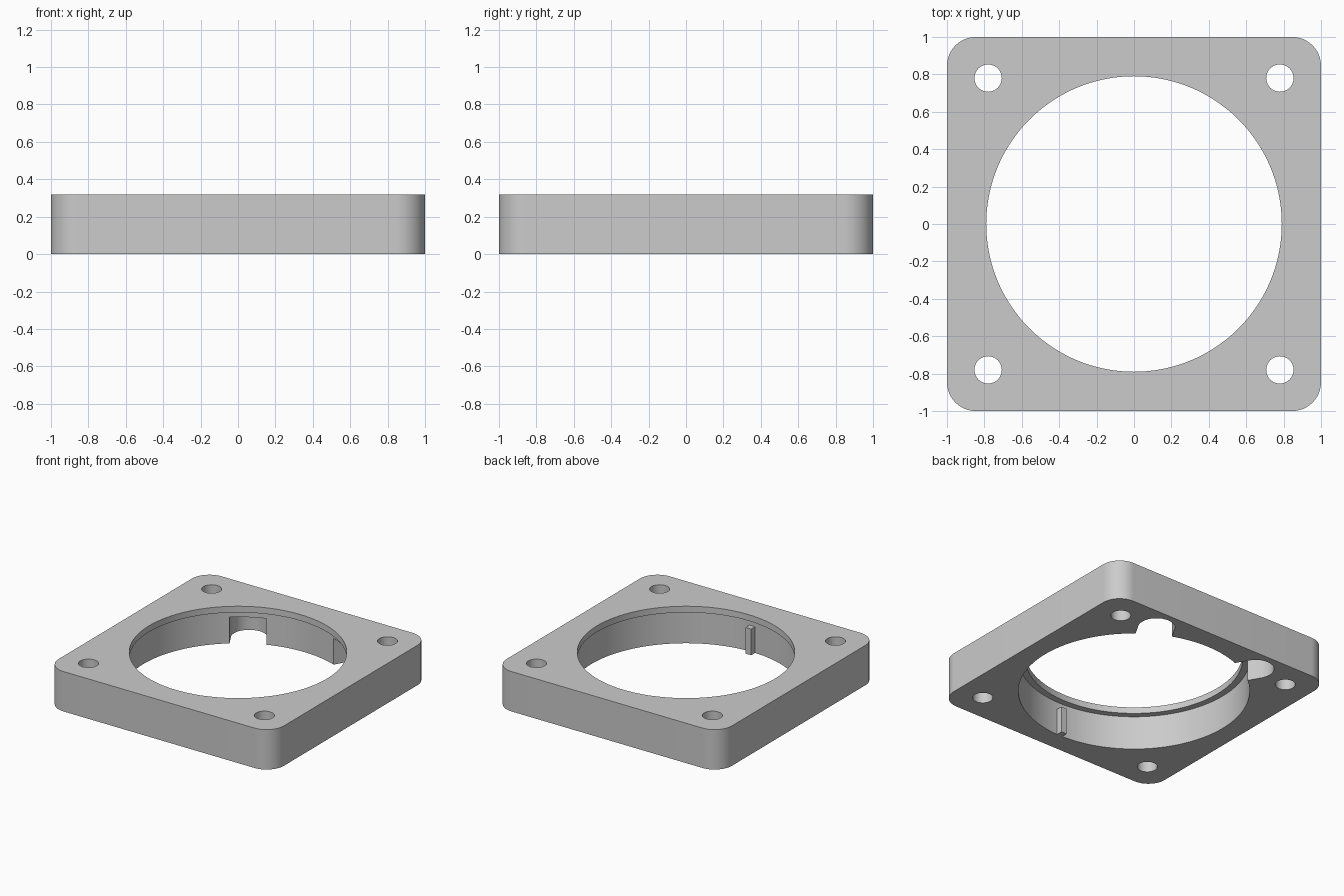
import bpy
import bmesh
from math import cos, sin, pi, radians
from mathutils import Matrix

if "Cube" in bpy.data.objects:
    bpy.data.objects.remove(bpy.data.objects["Cube"], do_unlink=True)

HEIGHT = 0.32
LIP_BASE = 0.27      # underside of the thin lip around the opening
STEP = 0.21          # top of the slots and of the key
OPENING, BORE = 0.79, 0.84
HOLE_AT, HOLE_R = 0.78, 0.073
CORNER = 0.155

grey = bpy.data.materials.new("plain_grey")
grey.use_nodes = True
colour = (0.6, 0.6, 0.6, 1)
grey.diffuse_color = colour
grey.node_tree.nodes["Principled BSDF"].inputs["Base Color"].default_value = colour


def arc(cx, cy, r, start, end, steps):
    """Points along an arc, angles in radians."""
    angles = [start + (end - start) * i / steps for i in range(steps + 1)]
    return [(cx + r * cos(a), cy + r * sin(a)) for a in angles]


def circle(cx, cy, r, steps):
    return arc(cx, cy, r, 0, 2 * pi, steps)[:-1]


def prism(name, outline, z0, z1, turn=0):
    """Extrude a counter-clockwise outline from z0 to z1, turned about z."""
    bm = bmesh.new()
    base = bm.faces.new([bm.verts.new((x, y, z0)) for x, y in outline])
    top = bmesh.ops.extrude_face_region(bm, geom=[base])["geom"]
    verts = [v for v in top if isinstance(v, bmesh.types.BMVert)]
    bmesh.ops.translate(bm, verts=verts, vec=(0, 0, z1 - z0))
    bmesh.ops.rotate(bm, verts=bm.verts, matrix=Matrix.Rotation(turn, 3, "Z"))
    bmesh.ops.recalc_face_normals(bm, faces=bm.faces)
    mesh = bpy.data.meshes.new(name)
    bm.to_mesh(mesh)
    bm.free()
    mesh.materials.append(grey)
    obj = bpy.data.objects.new(name, mesh)
    bpy.context.collection.objects.link(obj)
    return obj


# Square plate with rounded corners
plate_outline = []
for i, (sx, sy) in enumerate([(1, 1), (-1, 1), (-1, -1), (1, -1)]):
    c = 1 - CORNER
    plate_outline += arc(sx * c, sy * c, CORNER, i * pi / 2, (i + 1) * pi / 2, 16)
plate = prism("mounting_plate", plate_outline, 0, HEIGHT)

# Stepped bore: narrow opening on top, wider bore below
cutters = [
    prism("bore_cutter", circle(0, 0, BORE, 144), -0.1, LIP_BASE),
    prism("opening_cutter", circle(0, 0, OPENING, 144), -0.2, HEIGHT + 0.1),
]

# Four screw holes
for sx in (-1, 1):
    for sy in (-1, 1):
        outline = circle(sx * HOLE_AT, sy * HOLE_AT, HOLE_R, 40)
        cutters.append(prism("hole_cutter", outline, -0.1, HEIGHT + 0.1))

# Two round-ended slots, open to the bore and the underside
half = 0.134
slot = [(0.6, half), (0.6, -half)] + arc(0.94, 0, half, -pi / 2, pi / 2, 24)
for angle in (60, 120):
    cutters.append(prism("slot_cutter", slot, -0.15, STEP, radians(angle)))

for cutter in cutters:
    cutter.hide_render = True
    mod = plate.modifiers.new(cutter.name, "BOOLEAN")
    mod.operation = "DIFFERENCE"
    mod.solver = "EXACT"
    mod.object = cutter

# Bake the cuts and drop the cutters
depsgraph = bpy.context.evaluated_depsgraph_get()
baked = bpy.data.meshes.new_from_object(plate.evaluated_get(depsgraph))
plate.modifiers.clear()
plate.data = baked
baked.name = "mounting_plate"
for cutter in cutters:
    bpy.data.objects.remove(cutter, do_unlink=True)

# Small locating key on the front of the bore wall
w = 0.025
prism("locating_key", [(-w, -0.86), (w, -0.86), (w, -OPENING), (-w, -OPENING)], 0, STEP)

# Smooth curved walls, keep edges crisp
bpy.ops.object.select_all(action="DESELECT")
plate.select_set(True)
bpy.context.view_layer.objects.active = plate
bpy.ops.object.shade_smooth_by_angle(angle=radians(30))
